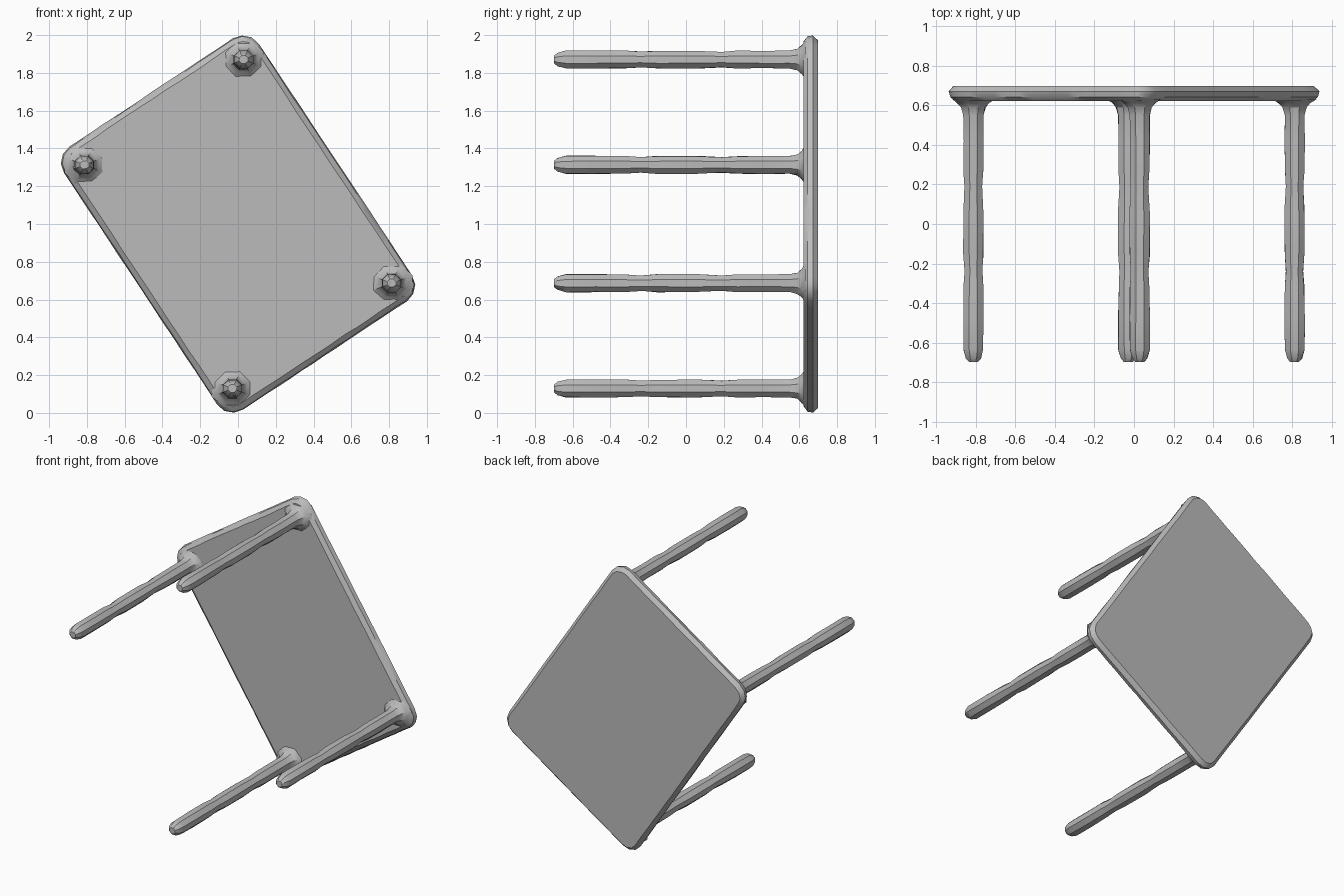
import bpy, bmesh, math, random
from mathutils import Vector

if "Cube" in bpy.data.objects:
    bpy.data.objects.remove(bpy.data.objects["Cube"])

random.seed(4)
ANGLE = math.radians(33.5)
U = Vector((math.cos(ANGLE), 0, math.sin(ANGLE)))    # short direction of the top
V = Vector((-math.sin(ANGLE), 0, math.cos(ANGLE)))   # long direction of the top
CENTRE = Vector((0, 0, 1))

wood = bpy.data.materials.new("plain grey")
wood.diffuse_color = (0.5, 0.5, 0.5, 1)
wood.use_nodes = True
wood.node_tree.nodes["Principled BSDF"].inputs["Base Color"].default_value = wood.diffuse_color


def loft(name, rings, smooth_angle):
    """Skin a closed solid through equal-length rings of points."""
    bm = bmesh.new()
    loops = [[bm.verts.new(p) for p in ring] for ring in rings]
    n = len(loops[0])
    for a, b in zip(loops, loops[1:]):
        for i in range(n):
            j = (i + 1) % n
            bm.faces.new((a[i], a[j], b[j], b[i]))
    bm.faces.new(loops[0])
    bm.faces.new(loops[-1])
    bmesh.ops.recalc_face_normals(bm, faces=bm.faces)
    mesh = bpy.data.meshes.new(name)
    bm.to_mesh(mesh)
    bm.free()
    mesh.materials.append(wood)
    obj = bpy.data.objects.new(name, mesh)
    bpy.context.collection.objects.link(obj)
    bpy.ops.object.select_all(action='DESELECT')
    obj.select_set(True)
    bpy.context.view_layer.objects.active = obj
    bpy.ops.object.shade_smooth_by_angle(angle=math.radians(smooth_angle))
    return obj


def outline(hu, hv, r, steps=14):
    """Rounded rectangle, as (u, v) points with extra points along the edges."""
    corners = []
    for k, (su, sv) in enumerate(((1, 1), (-1, 1), (-1, -1), (1, -1))):
        corners.append([(su * (hu - r) + r * math.cos(math.radians(90 * k + t)),
                         sv * (hv - r) + r * math.sin(math.radians(90 * k + t)))
                        for t in (0, 30, 60, 90)])
    pts = []
    for k in range(4):
        pts += corners[k]
        a, b = corners[k][-1], corners[(k + 1) % 4][0]
        pts += [(a[0] + (b[0] - a[0]) * s / steps, a[1] + (b[1] - a[1]) * s / steps)
                for s in range(1, steps)]
    return pts


# Table top: slab on edge with worn, uneven rims
rings = []
for inset, y, wobble in ((0.032, 0.622, 0.006), (0.006, 0.643, 0.005),
                         (0.0, 0.672, 0.003), (0.024, 0.698, 0.005)):
    ring = []
    for u, v in outline(0.62 - inset, 0.836 - inset, 0.1 - inset):
        k = 1 - random.uniform(0, wobble)
        ring.append(CENTRE + U * u * k + V * v * k + Vector((0, y, 0)))
    rings.append(ring)
loft("table_top", rings, 35)

# Legs: rough-hewn posts, blunt at the foot, flared where they join the top
PROFILE = ((-0.698, 0.45), (-0.68, 0.75), (-0.635, 1.0), (-0.48, 1.0),
           (-0.32, 0.98), (-0.24, 0.88), (-0.15, 1.0), (0.06, 1.0),
           (0.19, 0.88), (0.27, 0.98), (0.42, 1.0), (0.55, 1.0),
           (0.59, 1.2), (0.612, 1.6), (0.632, 2.15))
for su, sv, name in ((1, 1, "leg_upper"), (-1, 1, "leg_left"),
                     (1, -1, "leg_right"), (-1, -1, "leg_lower")):
    base = CENTRE + U * su * 0.505 + V * sv * 0.71
    rings = []
    for y, k in PROFILE:
        ring = []
        for i in range(8):
            a = math.radians(22.5 + 45 * i)
            r = k * random.uniform(0.95, 1.03)
            ring.append(base + Vector((0.055 * r * math.cos(a), y, 0.051 * r * math.sin(a))))
        rings.append(ring)
    loft(name, rings, 30)
